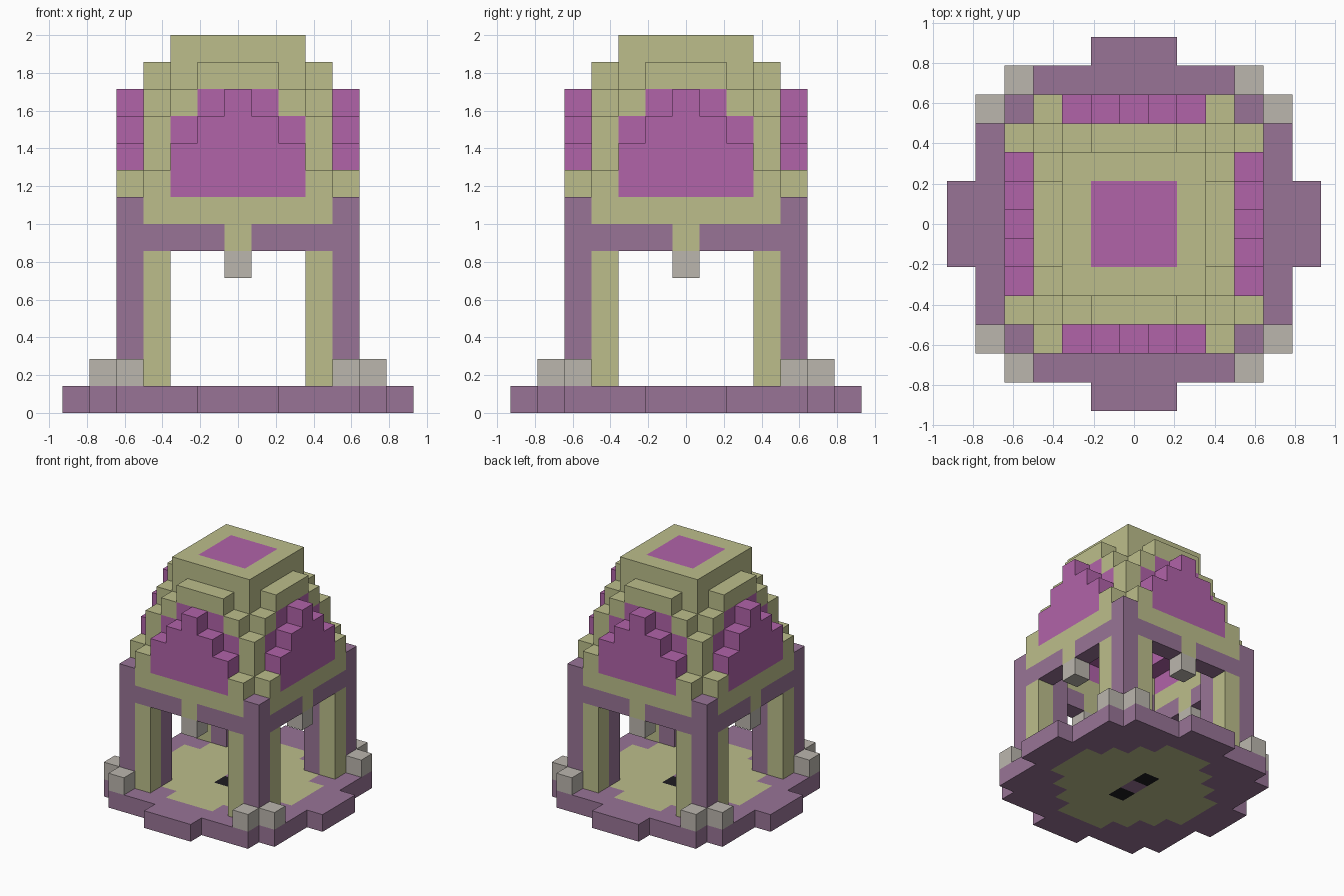
import bpy
import bmesh
from mathutils import Vector

cube = bpy.data.objects.get("Cube")
if cube:
    bpy.data.objects.remove(cube, do_unlink=True)

U = 1 / 7  # edge length of one block


def linear(c):
    c /= 255
    return c / 12.92 if c <= 0.04045 else ((c + 0.055) / 1.055) ** 2.4


def make_material(name, *rgb):
    colour = [linear(c) for c in rgb] + [1]
    mat = bpy.data.materials.new(name)
    mat.use_nodes = True
    mat.diffuse_color = colour
    mat.node_tree.nodes["Principled BSDF"].inputs["Base Color"].default_value = colour
    return mat


purple = make_material("dusty purple", 152, 116, 150)
sand = make_material("sand yellow", 188, 190, 139)
pink = make_material("orchid pink", 177, 99, 169)
stone = make_material("pale stone", 187, 182, 174)
black = make_material("black", 30, 28, 33)

blocks = {}  # block position -> part name
colours = {}  # part name -> material


def span(lo, hi=None):
    return range(lo, (lo if hi is None else hi) + 1)


def place(part, mat, xs, ys, zs):
    """Fill a run of blocks, repeated on all four sides and mirrored."""
    colours[part] = mat
    for x in xs:
        for y in ys:
            for z in zs:
                for a, b in ((x, y), (y, x)):
                    for sa in (-1, 1):
                        for sb in (-1, 1):
                            blocks[a * sa, b * sb, z] = part


# Stepped base plate with a round floor inlay
place("base_plate", purple, span(0, 4), span(0, 5), span(0))
place("base_plate", purple, span(0, 1), span(6), span(0))
for x in span(0, 4):
    for y in span(0, 4):
        if x * x + y * y <= 17:
            place("floor_inlay", sand, [x], [y], span(0))
place("floor_centre", purple, [0], [0], span(0))
colours["floor_slots"] = black
for y in (-1, 1):
    blocks[0, y, 0] = "floor_slots"
for x in (-1, 1):
    blocks[x, 0, 0] = "floor_inlay"

# Corner pillars with lighter jambs and footing stones
place("corner_pillars", purple, [4], [4], span(1, 7))
place("inner_pillars", purple, [3], [3], span(1, 7))
place("pillar_jambs", sand, [3], [4], span(1, 5))
place("footing_stones", stone, [4], [5], span(1))

# Lintel, keystones and cornice
place("lintel", purple, span(0, 3), [4], span(6))
place("keystones", sand, [0], [4], span(6))
place("keystone_tips", stone, [0], [4], span(5))
place("cornice", sand, span(0, 3), [4], span(7))

# Stepped pink gables on every side
for x in span(0, 2):
    place("gables", pink, [x], [4], span(8, 11 - x))
    place("gable_backs", pink, [x], [3], span(9, min(11, 12 - x)))

# Dome ribs, shoulders and brows
place("dome_corner_blocks", sand, [3], [4], span(8))
place("dome_ribs", sand, [3], [3], span(8, 10))
place("dome_shoulders", sand, [2], [3], span(11))
place("dome_brows", sand, span(0, 1), [3], span(12))

# Crown with a pink square in its top
place("crown", sand, span(0, 2), [2], span(12, 13))
place("crown_inset", pink, span(0, 1), span(0, 1), span(13))


def build(part):
    """Make one object from the exposed sides of a part's blocks."""
    bm = bmesh.new()
    for pos, owner in blocks.items():
        if owner != part:
            continue
        centre = Vector(pos) + Vector((0, 0, 0.5))
        for axis in range(3):
            for sign in (-1, 1):
                n = Vector((0, 0, 0))
                n[axis] = sign
                if tuple(int(p + d) for p, d in zip(pos, n)) in blocks:
                    continue
                s = Vector((0, 0, 0))
                s[(axis + 1) % 3] = 1
                t = n.cross(s)
                corners = (-s - t, s - t, s + t, t - s)
                bm.faces.new([bm.verts.new((centre + (n + c) / 2) * U) for c in corners])
    bmesh.ops.remove_doubles(bm, verts=bm.verts, dist=U / 100)
    bmesh.ops.dissolve_limit(bm, angle_limit=0.01, verts=bm.verts, edges=bm.edges)
    mesh = bpy.data.meshes.new(part)
    bm.to_mesh(mesh)
    bm.free()
    mesh.materials.append(colours[part])
    bpy.context.collection.objects.link(bpy.data.objects.new(part, mesh))


for part in colours:
    build(part)
